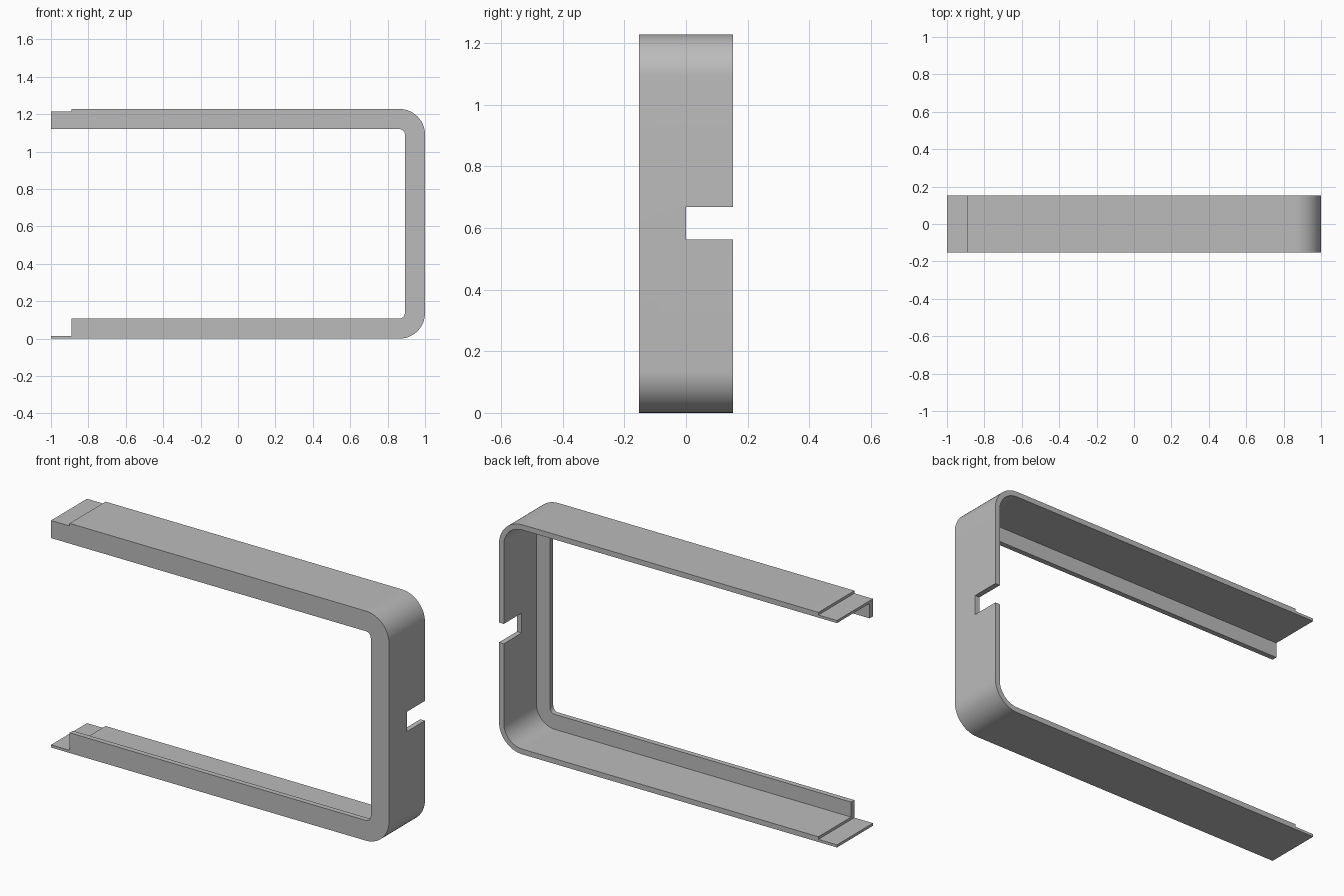
import bpy, bmesh, math

old = bpy.data.objects.get("Cube")
if old:
    bpy.data.objects.remove(old)

H = 1.228        # overall height
HALF = 0.152     # half depth in y
WALL = 0.028     # sheet thickness
LIP = 0.108      # height of the front lip
RADIUS = 0.137   # outer corner radius
STEP_X = -0.89   # where the lap joints begin

grey = bpy.data.materials.new("plain grey")
grey.use_nodes = True
grey.diffuse_color = (0.5, 0.5, 0.5, 1)
grey.node_tree.nodes["Principled BSDF"].inputs["Base Color"].default_value = (0.5, 0.5, 0.5, 1)


def u_path(offset, x_end, steps=14):
    """Sideways U in x-z, inset from the outer outline, bottom end to top end."""
    r = RADIUS - offset
    pts = [(x_end, offset)]
    for cz, start in ((RADIUS, -90), (H - RADIUS, 0)):
        for i in range(steps + 1):
            a = math.radians(start + 90 * i / steps)
            pts.append((1 - RADIUS + r * math.cos(a), cz + r * math.sin(a)))
    pts.append((x_end, H - offset))
    return pts


def prism(name, outline, y0, y1):
    bm = bmesh.new()
    face = bm.faces.new([bm.verts.new((x, y0, z)) for x, z in outline])
    ext = bmesh.ops.extrude_face_region(bm, geom=[face])
    verts = [v for v in ext["geom"] if isinstance(v, bmesh.types.BMVert)]
    bmesh.ops.translate(bm, verts=verts, vec=(0, y1 - y0, 0))
    bmesh.ops.recalc_face_normals(bm, faces=bm.faces)
    mesh = bpy.data.meshes.new(name)
    bm.to_mesh(mesh)
    bm.free()
    mesh.materials.append(grey)
    obj = bpy.data.objects.new(name, mesh)
    bpy.context.collection.objects.link(obj)
    return obj


def box(name, x0, x1, y0, y1, z0, z1):
    return prism(name, [(x0, z0), (x1, z0), (x1, z1), (x0, z1)], y0, y1)


# Solid U-shaped body
frame = prism("channel_frame", u_path(0, -1) + u_path(LIP, -1)[::-1], -HALF, HALF)

cutters = [
    # Hollow behind the front lip
    prism("channel_hollow", u_path(WALL, -1.2), -HALF + WALL, 0.4),
    # Slot in the upright wall
    box("slot_cutter", 0.93, 1.1, 0, 0.4, 0.562, 0.668),
    # Lap joints at the two open ends
    box("upper_lap_cutter", -1.2, STEP_X, -0.4, 0.4, H - WALL / 2, H + 0.2),
    box("lower_lap_cutter", -1.2, STEP_X, -0.4, 0.4, WALL / 2, 0.4),
]

bpy.ops.object.select_all(action="DESELECT")
frame.select_set(True)
bpy.context.view_layer.objects.active = frame
for cutter in cutters:
    cutter.hide_render = True
    mod = frame.modifiers.new(cutter.name, "BOOLEAN")
    mod.operation = "DIFFERENCE"
    mod.solver = "EXACT"
    mod.object = cutter
    bpy.ops.object.modifier_apply(modifier=mod.name)
    bpy.data.objects.remove(cutter)

bpy.ops.object.shade_smooth_by_angle(angle=math.radians(30))
